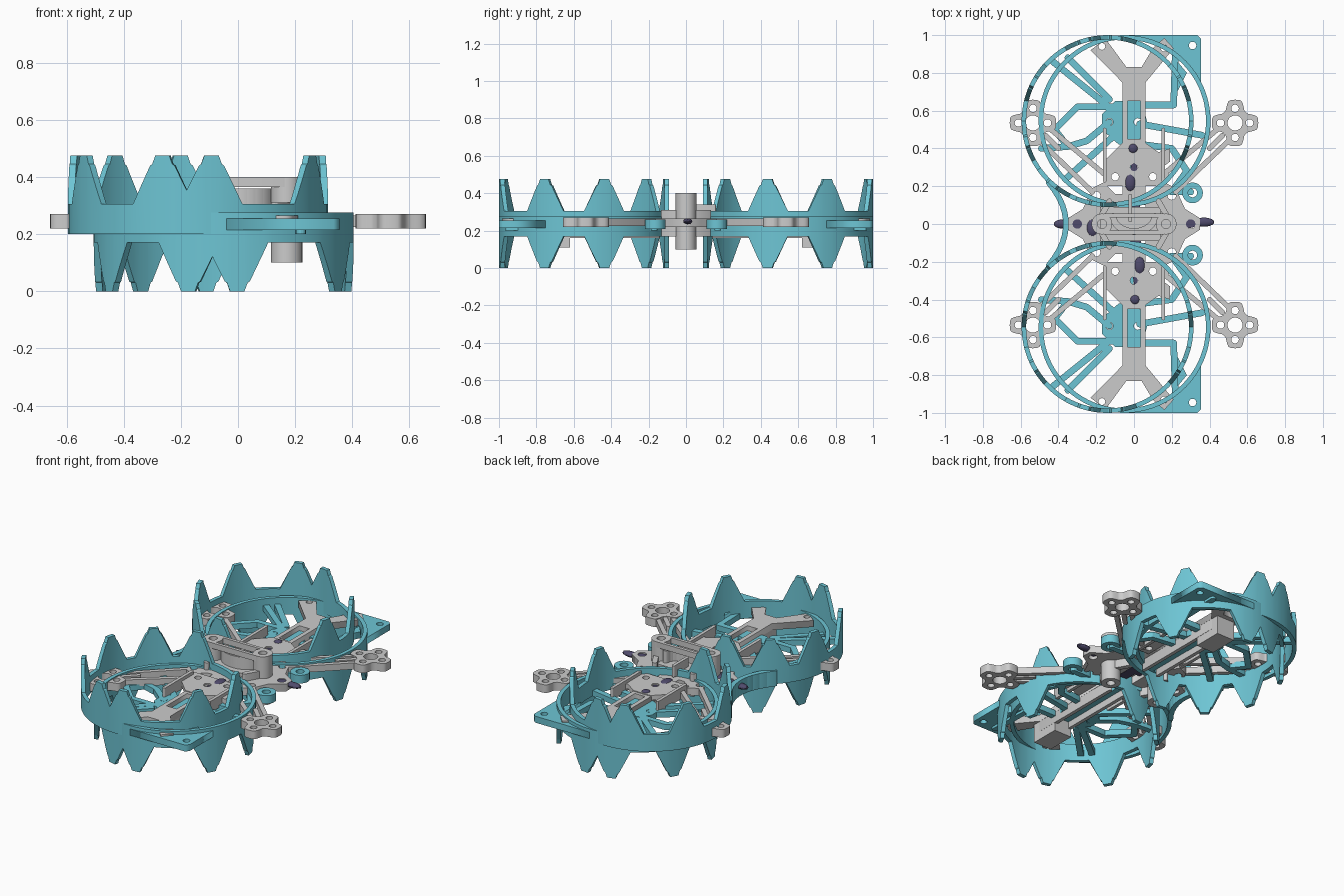
import bpy, bmesh
from math import sin, cos, pi, radians, atan2

if "Cube" in bpy.data.objects:
    bpy.data.objects.remove(bpy.data.objects["Cube"])


def material(name, color):
    m = bpy.data.materials.new(name)
    m.diffuse_color = color
    m.use_nodes = True
    m.node_tree.nodes["Principled BSDF"].inputs["Base Color"].default_value = m.diffuse_color
    return m


TEAL = material("teal", (0.155, 0.56, 0.66, 1))
PURPLE = material("purple", (0.08, 0.07, 0.15, 1))


def finish(name, bm, mat=None):
    bmesh.ops.recalc_face_normals(bm, faces=bm.faces)
    me = bpy.data.meshes.new(name)
    bm.to_mesh(me)
    bm.free()
    ob = bpy.data.objects.new(name, me)
    bpy.context.collection.objects.link(ob)
    if mat:
        me.materials.append(mat)
    bpy.ops.object.select_all(action='DESELECT')
    bpy.context.view_layer.objects.active = ob
    ob.select_set(True)
    bpy.ops.object.shade_smooth_by_angle(angle=radians(25))
    return ob


def circle(x, y, r, n=20):
    return [(x + r * cos(2 * pi * i / n), y + r * sin(2 * pi * i / n)) for i in range(n)]


def plate(name, loops, z0, z1, mat=None):
    """Flat plate: first loop is the outline, the others are holes."""
    cu = bpy.data.curves.new(name, 'CURVE')
    cu.dimensions = '2D'
    cu.fill_mode = 'BOTH'
    cu.extrude = (z1 - z0) / 2
    for pts in loops:
        s = cu.splines.new('POLY')
        s.points.add(len(pts) - 1)
        for p, q in zip(s.points, pts):
            p.co = (q[0], q[1], 0, 1)
        s.use_cyclic_u = True
    ob = bpy.data.objects.new(name, cu)
    ob.location.z = (z0 + z1) / 2
    bpy.context.collection.objects.link(ob)
    if mat:
        cu.materials.append(mat)
    bpy.ops.object.select_all(action='DESELECT')
    bpy.context.view_layer.objects.active = ob
    ob.select_set(True)
    bpy.ops.object.convert(target='MESH')


def prism(bm, pts, z0, z1):
    f = bm.faces.new([bm.verts.new((x, y, z0)) for x, y in pts])
    up = bmesh.ops.extrude_face_region(bm, geom=[f])['geom']
    bmesh.ops.translate(bm, vec=(0, 0, z1 - z0), verts=[v for v in up if isinstance(v, bmesh.types.BMVert)])


def struts(name, paths, w, z0, z1, mat=None, sy=1):
    """Round-ended bars along each polyline."""
    bm = bmesh.new()
    for path in paths:
        for (ax, ay), (bx, by) in zip(path, path[1:]):
            t = atan2((by - ay) * sy, bx - ax)
            pts = []
            for cx, cy, a0 in ((bx, by * sy, t - pi / 2), (ax, ay * sy, t + pi / 2)):
                pts += [(cx + w / 2 * cos(a0 + pi * i / 6), cy + w / 2 * sin(a0 + pi * i / 6)) for i in range(7)]
            prism(bm, pts, z0, z1)
    finish(name, bm, mat)


def box(name, x0, x1, y0, y1, z0, z1, mat=None):
    bm = bmesh.new()
    prism(bm, [(x0, y0), (x1, y0), (x1, y1), (x0, y1)], z0, z1)
    finish(name, bm, mat)


# Toothed guard rings: the lower ring is the upper one flipped and shifted
TEETH = (28, -14, 84, 106, 152, 194, 229, 262)
STEPS = ((14, 0), (5.6, 0.135), (4.6, 0.14), (3.2, 0.17))


def tooth_height(a):
    best = 0
    for t in TEETH:
        d = abs((a - t + 180) % 360 - 180)
        if d <= 3.2:
            best = max(best, 0.17)
        for (d0, h0), (d1, h1) in zip(STEPS, STEPS[1:]):
            if d1 <= d <= d0:
                best = max(best, h0 + (h1 - h0) * (d0 - d) / (d0 - d1))
    return best


def guard_ring(name, cx, sy, flip):
    angles = {float(a) for a in range(0, 360, 4)}
    angles |= {float((t + s * d) % 360) for t in TEETH for d, _ in STEPS for s in (-1, 1)} | {95.0}
    bm = bmesh.new()
    rows = []
    for a in sorted(angles):
        top = 0.305 + tooth_height(a)
        c, s = cos(radians(a)), sin(radians(a))
        rows.append([bm.verts.new((cx + r * c, sy * (0.545 + r * s), 0.475 - z if flip else z))
                     for r, z in ((0.455, 0.2), (0.455, top), (0.431, top), (0.431, 0.2))])
    for p, q in zip(rows, rows[1:] + rows[:1]):
        for i in range(4):
            bm.faces.new((p[i], q[i], q[(i + 1) % 4], p[(i + 1) % 4]))
    finish(name, bm, TEAL)


for sy, side in ((1, "back"), (-1, "front")):
    def m(pts):
        return [(x, y * sy) for x, y in pts]

    guard_ring(side + "_upper_guard", -0.14, sy, False)
    guard_ring(side + "_lower_guard", -0.05, sy, True)
    # Teal spoke frame inside the rings
    struts(side + "_spokes", [
        [(-0.43, 0.86), (-0.12, 0.61)], [(-0.35, 0.88), (-0.13, 0.66)],
        [(-0.1, 0.62), (-0.3, 0.62), (-0.42, 0.5), (-0.35, 0.41), (-0.25, 0.44), (-0.13, 0.54)],
        [(-0.49, 0.4), (-0.35, 0.41)], [(-0.36, 0.24), (-0.08, 0.49)], [(0.03, 0.53), (0.36, 0.47)],
        [(0.0, 0.63), (0.21, 0.63), (0.22, 0.95)], [(0.05, 0.42), (0.2, 0.4), (0.28, 0.28), (0.2, 0.17)],
        [(-0.02, 0.5), (-0.02, 0.12)], [(0.3, 0.17), (0.2, 0.17)]], 0.035, 0.2, 0.235, TEAL, sy)
    plate(side + "_hub", [m([(-0.17, 0.5), (-0.17, 0.58), (-0.1, 0.65), (0.04, 0.65), (0.07, 0.54), (0.02, 0.42), (-0.08, 0.42)]),
                          m(circle(-0.13, 0.54, 0.02)), m(circle(0.02, 0.54, 0.02))], 0.2, 0.235, TEAL)
    # Corner plate with a bolt hole
    arc = [(-0.05 + 0.45 * cos(radians(a)), 0.545 + 0.45 * sin(radians(a))) for a in range(28, 91, 6)]
    plate(side + "_corner_plate", [m([(0.355, 0.74), (0.355, 0.98), (0.335, 1.0), (-0.04, 1.0)] + arc[::-1]),
                                   m(circle(0.31, 0.945, 0.02))], 0.215, 0.255, TEAL)
    # Inner gusset between the ring and its corner
    plate(side + "_corner_gusset", [m([(0.23, 0.7), (0.28, 0.8), (0.23, 0.86)])], 0.215, 0.255, TEAL)
    # Bolt eye on the open side
    plate(side + "_bolt_eye", [m(circle(0.31, 0.165, 0.055)), m(circle(0.31, 0.165, 0.024))], 0.21, 0.26, TEAL)
    # Forked grey beam, open between its two rails
    plate(side + "_forked_beam", [
        m([(-0.062, 0.15), (0.062, 0.15), (0.062, 0.75), (0.21, 0.93), (0.16, 0.985), (0.1, 0.93),
           (0.04, 0.83), (-0.04, 0.83), (-0.15, 0.98), (-0.23, 0.92), (-0.062, 0.75)]),
        m([(-0.035, 0.45), (0.035, 0.45), (0.035, 0.65), (-0.035, 0.65)]),
        m(circle(0, 0.3, 0.02)), m(circle(-0.17, 0.94, 0.018)), m(circle(0.16, 0.93, 0.018))], 0.225, 0.265)
    struts(side + "_beam_ribs", [[(-0.05, 0.15), (-0.05, 0.75)], [(0.05, 0.15), (0.05, 0.75)]], 0.022, 0.16, 0.25, None, sy)
    y0, y1 = sorted((0.62 * sy, 0.8 * sy))
    box(side + "_beam_box", -0.06, 0.06, y0, y1, 0.11, 0.235)
    # Mounting plate beside the centre, with side fins
    plate(side + "_mount_plate", [
        m([(-0.16, 0.2), (0.16, 0.2), (0.19, 0.26), (0.15, 0.3), (0.19, 0.33), (0.19, 0.4), (0.13, 0.38),
           (0.06, 0.43), (-0.06, 0.43), (-0.16, 0.33)]), m(circle(0, 0.3, 0.022)),
        m(circle(0.1, 0.25, 0.02)), m(circle(-0.1, 0.25, 0.02))], 0.24, 0.27)
    struts(side + "_fins", [[(x, 0.23), (x, 0.5)] for x in (-0.155, 0.155)], 0.02, 0.22, 0.29, None, sy)

    # Motor pads on twin-strut arms
    for sx, end in ((1, "right"), (-1, "left")):
        px, py = 0.535 * sx, 0.535 * sy
        outline = []
        for i in range(64):
            a = 2 * pi * i / 64
            r = 0.102 + 0.021 * max(-1, min(1, 1.5 * cos(4 * a) + 0.3))
            outline.append((px + r * cos(a), py + r * sin(a)))
        plate(f"{side}_{end}_motor_pad", [outline, circle(px, py, 0.04)] + [
            circle(px + 0.077 * u, py + 0.077 * v, 0.02, 14) for u, v in ((1, 0), (-1, 0), (0, 1), (0, -1))], 0.22, 0.27)
        struts(f"{side}_{end}_arm", [[(0.5 * sx, 0.44), (0.22 * sx, 0.17)], [(0.44 * sx, 0.5), (0.14 * sx, 0.25)],
                                     [(0.47 * sx, 0.47), (0.4 * sx, 0.4)]], 0.027, 0.225, 0.265, None, sy)

# Curved web joining the rings on the closed side
struts("ring_web", [[(-0.36 - 1.9 * (y / 100) ** 2, y / 100) for y in range(-22, 23, 4)]], 0.03, 0.19, 0.285, TEAL)

# Grey centre plate
quarter = [(0.35, 0.03), (0.27, 0.08), (0.22, 0.19), (0.16, 0.22), (0.1, 0.16)]
half = quarter + [(-x, y) for x, y in quarter[::-1]]
plate("centre_plate", [half + [(x, -y) for x, y in half[::-1]]] + [circle(s * 0.3, 0, 0.025) for s in (1, -1)]
      + [circle(s * 0.2, t * 0.15, 0.022) for s in (1, -1) for t in (1, -1)]
      + [[(-0.06, -0.1), (0.06, -0.1), (0.06, 0.1), (-0.06, 0.1)]], 0.22, 0.265)

# Two hollow columns and the bridge between them
for s, nm in ((1, "right"), (-1, "left")):
    plate(nm + "_column", [circle(0.17 * s, 0, 0.055, 28), circle(0.17 * s, 0, 0.024)], 0.1, 0.4)
    struts(nm + "_column_gussets", [[(0.17 * s, 0.05), (0.13 * s, 0.12)], [(0.17 * s, -0.05), (0.13 * s, -0.12)]], 0.03, 0.17, 0.31)
struts("bridge_walls", [[(-0.16, 0.045), (0.16, 0.045)], [(-0.16, -0.045), (0.16, -0.045)]], 0.02, 0.365, 0.4)
struts("cradle", [[(0.11 * cos(radians(a)), 0.04 + 0.08 * sin(radians(a))) for a in range(180, 361, 15)]], 0.035, 0.27, 0.36)
box("bridge_floor", -0.18, 0.14, -0.09, 0.09, 0.265, 0.285)
struts("centre_stop", [[(-0.02, 0.02), (-0.02, 0.15)]], 0.02, 0.27, 0.34)

# Purple cross straps with bulged ends
for nm, pts in (("long_strap", [(0.42, 0.01), (0.3, 0.03), (-0.33, 0.025), (-0.42, 0.0), (-0.33, -0.025), (0.3, -0.02)]),
                ("cross_strap", [(0.02, -0.43), (0.04, -0.2), (0.03, 0.2), (0.0, 0.43), (-0.03, 0.2), (-0.02, -0.2)])):
    plate(nm, [pts], 0.24, 0.26, PURPLE)
for nm, pos, sc in (("right_bulb", (0.37, 0.01, 0.25), (0.055, 0.024, 0.016)), ("left_bulb", (-0.38, 0, 0.25), (0.045, 0.024, 0.016)),
                    ("left_inner_bulb", (-0.22, -0.02, 0.262), (0.03, 0.045, 0.014)),
                    ("back_bulb", (-0.005, 0.4, 0.268), (0.024, 0.024, 0.012)), ("front_bulb", (0.005, -0.4, 0.268), (0.024, 0.024, 0.012)),
                    ("back_inner_bulb", (-0.02, 0.22, 0.265), (0.028, 0.045, 0.014)), ("front_inner_bulb", (0.03, -0.22, 0.265), (0.028, 0.045, 0.014))):
    bm = bmesh.new()
    bmesh.ops.create_uvsphere(bm, u_segments=20, v_segments=10, radius=1)
    bmesh.ops.scale(bm, vec=sc, verts=bm.verts)
    bmesh.ops.translate(bm, vec=pos, verts=bm.verts)
    finish(nm, bm, PURPLE)
